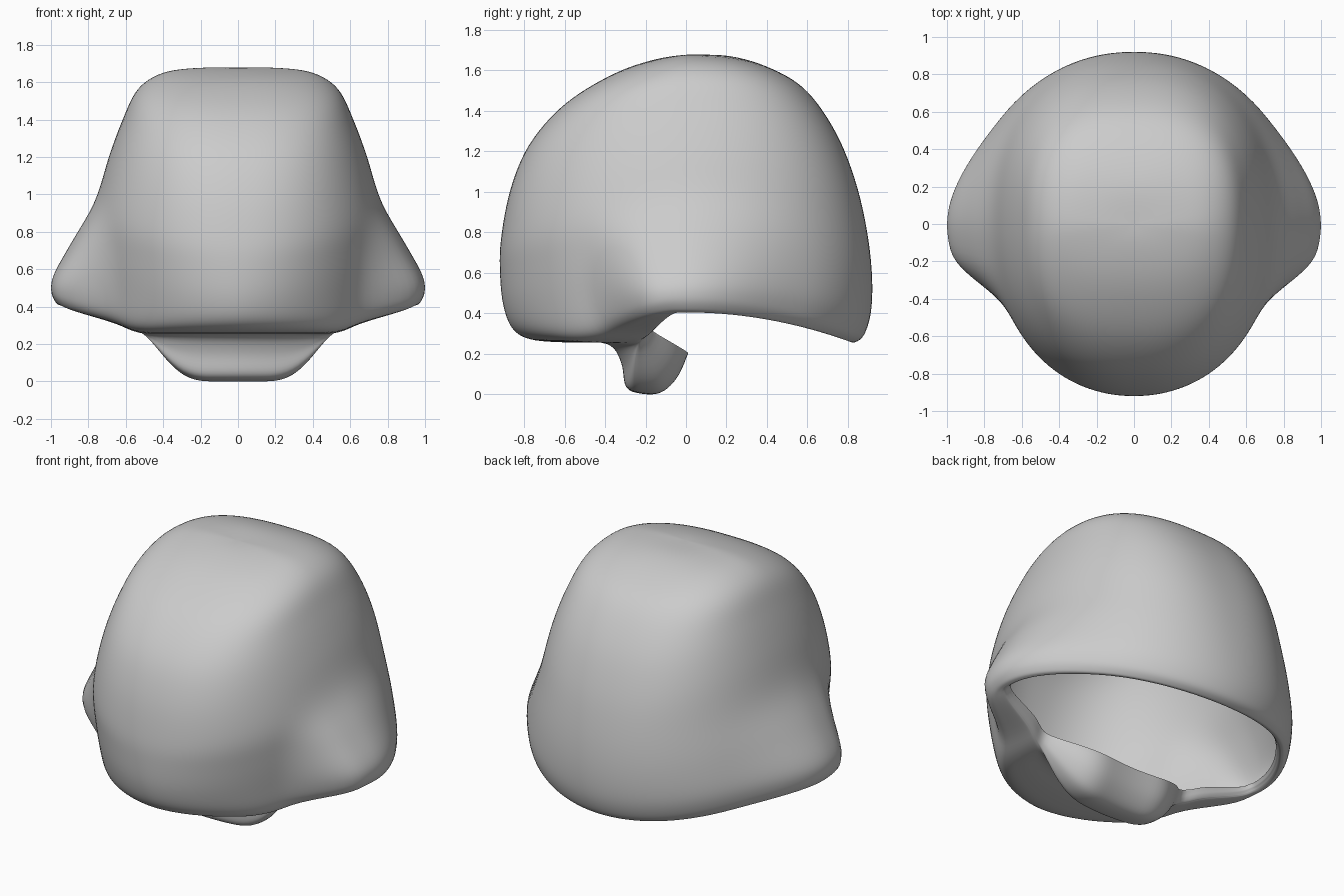
import bpy, bmesh, math

if "Cube" in bpy.data.objects:
    bpy.data.objects.remove(bpy.data.objects["Cube"])

SEG, SUB = 144, 6

# Outer shell rows: side x, ear flare, side z, front y, front z, back y, back z
shell = [
    (.00, .00, 1.67, .00, 1.67, .00, 1.67),
    (.21, .00, 1.67, .22, 1.63, .22, 1.665),
    (.40, .00, 1.645, .42, 1.545, .43, 1.60),
    (.535, .00, 1.56, .62, 1.41, .60, 1.49),
    (.615, .00, 1.40, .78, 1.22, .745, 1.28),
    (.69, .00, 1.20, .87, 1.00, .84, 1.04),
    (.755, .01, .96, .915, .76, .895, .80),
    (.77, .115, .75, .92, .60, .92, .58),
    (.77, .215, .57, .905, .44, .915, .40),
    (.77, .23, .475, .86, .32, .88, .285),
    (.76, .215, .415, .77, .265, .835, .25),
]
# Underside rows: the same columns, then chin shift in y and z
under = [
    (.75, .20, .40, .60, .25, .815, .252, .00, .00),
    (.745, .195, .40, .39, .245, .805, .257, .00, .00),
    (.74, .19, .405, .35, .25, .80, .262, .03, -.10),
    (.738, .187, .41, .335, .255, .797, .267, .035, -.22),
    (.736, .184, .415, .32, .265, .794, .272, .08, -.265),
    (.734, .181, .42, .305, .28, .791, .277, .17, -.28),
    (.732, .178, .43, .29, .30, .788, .284, .24, -.22),
    (.73, .175, .44, .275, .32, .785, .29, .275, -.125),
]
rows = [r + (0, 0) for r in shell] + under


def smooth(a, b, v):
    t = min(1, max(0, (v - a) / (b - a)))
    return t * t * (3 - 2 * t)


def catmull(p, q, r, s, t):
    return tuple(.5 * (2 * b + (c - a) * t + (2 * a - 5 * b + 4 * c - d) * t * t
                       + (3 * b - a - 3 * c + d) * t ** 3)
                 for a, b, c, d in zip(p, q, r, s))


def ring_point(row, phi, level):
    sx, ear, sz, fy, fz, by, bz, dy, dz = row
    c, s = math.cos(phi), math.sin(phi)
    a = abs(s)
    deg = math.degrees(math.asin(min(1, a)))
    front = s < 0
    # boxy crown, rounder below
    power = 2.5 - (.65 if front else .5) * smooth(3, 9, level)
    # ear flare: abrupt towards the front, spread out towards the back
    w = 1 - smooth(12, 34, deg) if front else 1 - .4 * smooth(0, 40, deg)
    x = math.copysign(abs(c) ** (2 / power), c) * (sx + ear * w)
    y = math.copysign(a ** (2 / power), s) * (fy if front else by)
    low = smooth(7, 10, level)
    blend = a + (smooth(.1, .78, a) - a) * low if front else a * a
    z = sz + ((fz if front else bz) - sz) * blend
    if front:
        g = smooth(.67, .97, a)
        y, z = y + dy * g, z + dz * g
    return x, y, z


# Open shell: rings from the crown, under the face and chin, to the neck rim
bm = bmesh.new()
rings = []
last = len(rows) - 1
for i in range(last * SUB + 1):
    k = min(i // SUB, last - 1)
    t = i / SUB - k
    before = rows[k - 1] if k else tuple(
        -v if j in (0, 3, 5) else v for j, v in enumerate(rows[1]))
    row = catmull(before, rows[k], rows[k + 1], rows[min(k + 2, last)], t)
    if i == 0:
        crown = bm.verts.new((0, 0, rows[0][2]))
        continue
    rings.append([bm.verts.new(ring_point(row, 2 * math.pi * j / SEG, i / SUB))
                  for j in range(SEG)])
for j in range(SEG):
    n = (j + 1) % SEG
    bm.faces.new((crown, rings[0][j], rings[0][n]))
    for a, b in zip(rings, rings[1:]):
        bm.faces.new((a[j], b[j], b[n], a[n]))
# relax small ripples
for _ in range(4):
    bmesh.ops.smooth_vert(bm, verts=[v for r in rings[:-1] for v in r] + [crown],
                          factor=.5, use_axis_x=True, use_axis_y=True, use_axis_z=True)
for f in bm.faces:
    f.smooth = True
mesh = bpy.data.meshes.new("head_shell")
bm.to_mesh(mesh)
bm.free()
obj = bpy.data.objects.new("head_shell", mesh)
bpy.context.collection.objects.link(obj)

# Stand it on the ground
lowest = min(v.co.z for v in mesh.vertices)
for v in mesh.vertices:
    v.co.z -= lowest
